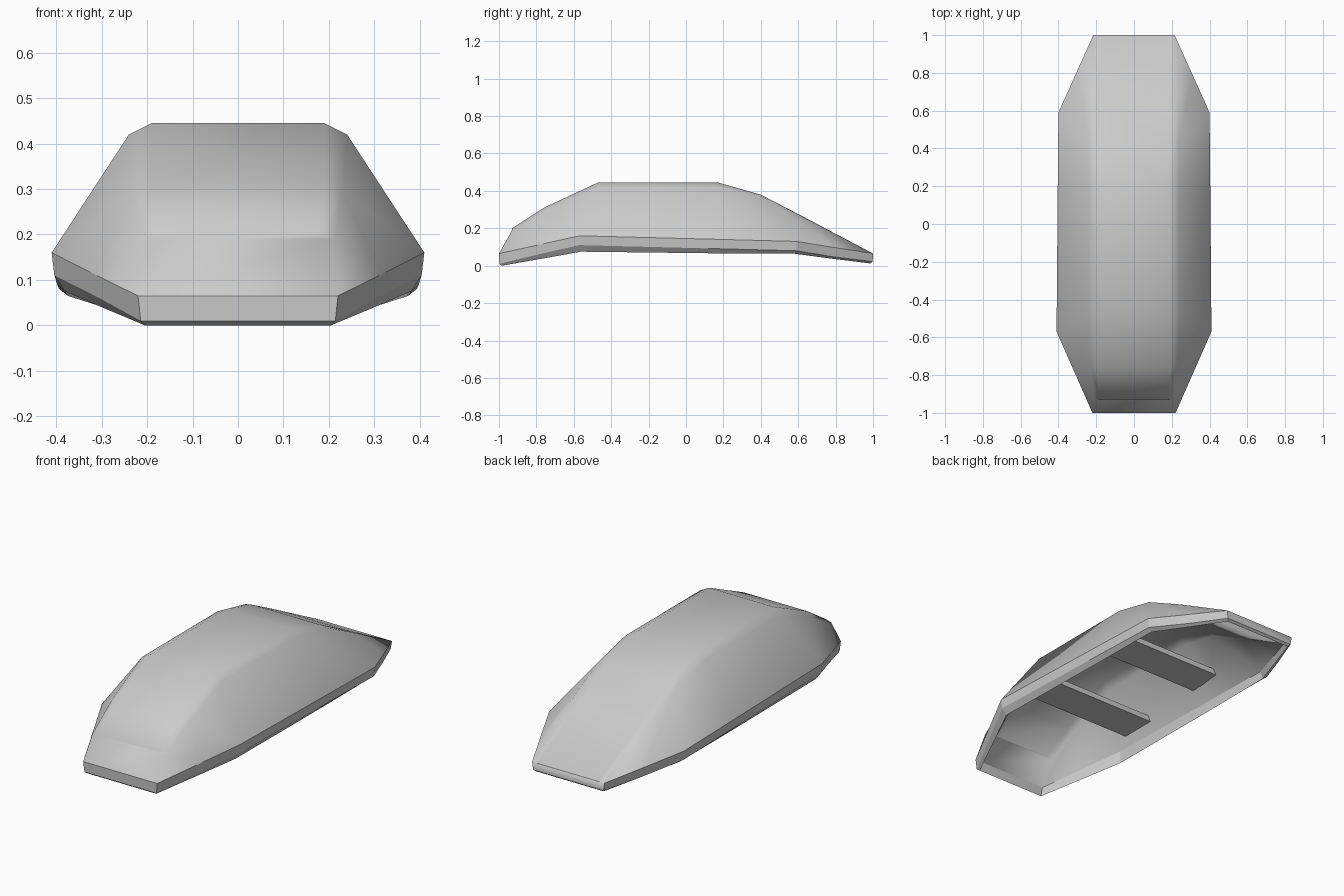
import bpy, bmesh
from mathutils import Vector as V

if "Cube" in bpy.data.objects:
    bpy.data.objects.remove(bpy.data.objects["Cube"])

# Half stations bow to stern: gunwale, chine, keel edge, height of gunwale band
STATIONS = [
    ((.22, -1, .065), (.213, -.93, .19), (.18, -.93, .20), .065),
    ((.315, -.785, .112), (.23, -.74, .298), (.19, -.76, .31), .075),
    ((.41, -.57, .16), (.24, -.47, .42), (.19, -.47, .445), .085),
    ((.404, .17, .141), (.24, .17, .42), (.19, .17, .445), .075),
    ((.40, .59, .13), (.235, .40, .372), (.19, .40, .38), .066),
    ((.308, .795, .097), (.235, .65, .248), (.19, .65, .25), .06),
    ((.215, 1, .065), (.215, 1, .065), (.18, 1, .065), .053),
]
HARD_ROWS = (2, 3, 4, 5)  # rows of the gunwale band with crisp edges


def inset(p):
    return V((p[0] * .90, p[1] * .955, p[2] - .025))


def profile(r, c, k, drop):
    band = V((r[0] - .006, r[1] * .998, r[2] - min(.05, drop - .01)))
    if r[1] == -1:
        band.z = .01
    lip = V((r[0] * .93, r[1] * .985, r[2] - drop))
    inner = V((r[0] * .915, r[1] * .97, r[2] - .022))
    return [V(k), V(c), V(r), band, lip, inner, inset(c), inset(k)]


# Overturned hull: closed shell lofted through mirrored stations
bm = bmesh.new()
right, left = [], []
for s in STATIONS:
    pts = profile(*s)
    right.append([bm.verts.new(p) for p in pts])
    left.append([bm.verts.new((-p.x, p.y, p.z)) for p in pts])
n = len(right[0])
last = len(STATIONS) - 1
for i in range(last):
    for side in (right, left):
        for k in range(n - 1):
            bm.faces.new((side[i][k], side[i][k + 1], side[i + 1][k + 1], side[i + 1][k]))
    for k in (0, n - 1):
        bm.faces.new((right[i][k], left[i][k], left[i + 1][k], right[i + 1][k]))
# Bow and stern transoms
for i in (0, last):
    for k in range(n - 1):
        bm.faces.new((right[i][k], right[i][k + 1], left[i][k + 1], left[i][k]))
# Smooth planking, crisp gunwale
for f in bm.faces:
    f.smooth = True
for k in HARD_ROWS:
    for side in (right, left):
        for i in range(last):
            bm.edges.get((side[i][k], side[i + 1][k])).smooth = False
    for i in (0, last):
        bm.edges.get((right[i][k], left[i][k])).smooth = False
for side in (right, left):
    for i in (0, 2, 4, last):
        for k in (2, 3, 4):
            bm.edges.get((side[i][k], side[i][k + 1])).smooth = False
bmesh.ops.remove_doubles(bm, verts=bm.verts, dist=.0005)
bmesh.ops.recalc_face_normals(bm, faces=bm.faces)
mesh = bpy.data.meshes.new("hull")
bm.to_mesh(mesh)
bm.free()
hull = bpy.data.objects.new("hull", mesh)
bpy.context.collection.objects.link(hull)

# Two bench planks across the inside
for name, y, z in (("front_seat", -.38, .197), ("rear_seat", .18, .213)):
    bpy.ops.mesh.primitive_cube_add(size=1, location=(0, y, z))
    seat = bpy.context.object
    seat.name = name
    seat.scale = (.69, .2, .03)
